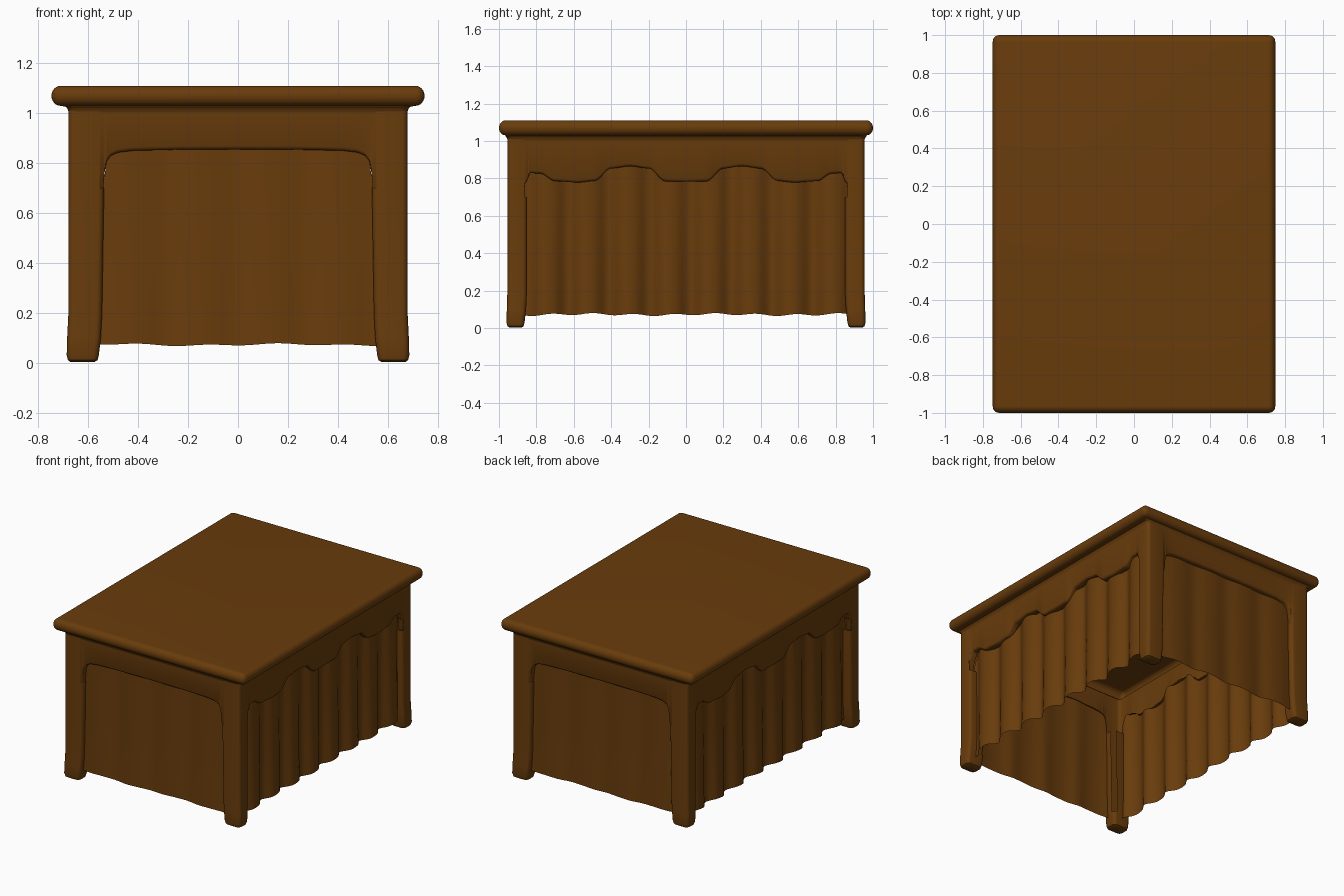
import bpy, bmesh, math
from mathutils import Vector

if "Cube" in bpy.data.objects:
    bpy.data.objects.remove(bpy.data.objects["Cube"])

brown = bpy.data.materials.new("warm brown wood")
brown.diffuse_color = (0.14, 0.045, 0.0035, 1)
brown.use_nodes = True
brown.node_tree.nodes["Principled BSDF"].inputs["Base Color"].default_value = brown.diffuse_color


def finish(bm, name, angle=40):
    bmesh.ops.recalc_face_normals(bm, faces=bm.faces)
    # open sheets must face away from the middle of the model
    out = sum(f.normal.dot(f.calc_center_median() * Vector((1, 1, 0))) * f.calc_area() for f in bm.faces)
    if out < 0:
        bmesh.ops.reverse_faces(bm, faces=bm.faces)
    me = bpy.data.meshes.new(name)
    bm.to_mesh(me)
    bm.free()
    me.materials.append(brown)
    ob = bpy.data.objects.new(name, me)
    bpy.context.collection.objects.link(ob)
    bpy.ops.object.select_all(action='DESELECT')
    ob.select_set(True)
    bpy.context.view_layer.objects.active = ob
    bpy.ops.object.shade_smooth_by_angle(angle=math.radians(angle))


def rounded_rect(x0, x1, y0, y1, r, n=5):
    pts = []
    corners = [(x1 - r, y1 - r), (x0 + r, y1 - r), (x0 + r, y0 + r), (x1 - r, y0 + r)]
    for k, (cx, cy) in enumerate(corners):
        for i in range(n + 1):
            a = math.pi / 2 * (k + i / n)
            pts.append((cx + r * math.cos(a), cy + r * math.sin(a)))
    return pts


def loft(name, sections, bottom=False, top=False, drop=None):
    """Sections: (z, x0, x1, y0, y1, r); drop(x, y, z) removes hidden inner faces."""
    bm = bmesh.new()
    rings = [[bm.verts.new((x, y, s[0])) for x, y in rounded_rect(*s[1:])] for s in sections]
    for a, b in zip(rings, rings[1:]):
        for i in range(len(a)):
            j = (i + 1) % len(a)
            bm.faces.new((a[i], a[j], b[j], b[i]))
    if bottom:
        bm.faces.new(rings[0])
    if top:
        bm.faces.new(rings[-1])
    bmesh.ops.recalc_face_normals(bm, faces=bm.faces)
    if drop:
        gone = [f for f in bm.faces if drop(*f.calc_center_median())]
        bmesh.ops.delete(bm, geom=gone, context='FACES')
    finish(bm, name)


# hollow table top with a bullnose edge
secs = []
for i in range(13):
    a = -math.pi / 2 + math.pi * i / 12
    d = 0.036 * (1 - math.cos(a))
    secs.append((1.07 + 0.04 * math.sin(a), -0.748 + d, 0.748 - d, -1 + d, 1 - d,
                 max(0.034 - d, 0.006)))
loft("table_top", secs, top=True)

# moulding under the top
loft("under_top_moulding", [(1.0, -0.678, 0.678, -0.953, 0.953, 0.028),
                            (1.015, -0.682, 0.682, -0.957, 0.957, 0.028),
                            (1.026, -0.69, 0.69, -0.965, 0.965, 0.028),
                            (1.03, -0.712, 0.712, -0.964, 0.964, 0.006)])

# four legs with slightly flared, softened feet, open toward the inside
for sx, nx in ((-1, "left"), (1, "right")):
    for sy, ny in ((-1, "front"), (1, "back")):
        leg = []
        for z, xi, xo, yi, yo in ((0.003, 0.575, 0.672, 0.878, 0.945),
                                  (0.01, 0.563, 0.682, 0.868, 0.955),
                                  (0.03, 0.558, 0.687, 0.863, 0.96),
                                  (0.10, 0.55, 0.685, 0.855, 0.958),
                                  (0.20, 0.545, 0.68, 0.85, 0.955),
                                  (0.70, 0.537, 0.68, 0.85, 0.955),
                                  (1.02, 0.535, 0.68, 0.85, 0.955)):
            xs, ys = sorted((sx * xi, sx * xo)), sorted((sy * yi, sy * yo))
            leg.append((z, *xs, *ys, 0.024))

        def inner(x, y, z):
            corner = abs(x) < 0.575 and abs(y) < 0.88
            return (z > 0.1 and corner) or (z > 0.7 and (abs(x) < 0.55 or abs(y) < 0.86))
        loft(f"{ny}_{nx}_leg", leg, bottom=True, drop=inner)


def apron(name, half, depth, place):
    """Front sheet and lower lip; outline is mirrored from half; place maps (u, z, depth)."""
    low = [(-u, z) for u, z in reversed(half) if u > 0] + half
    bm = bmesh.new()
    cols = []
    for u, z in low:
        sec = [(z, depth), (z, 0.014), (z + 0.004, 0.005), (z + 0.014, 0.0), (1.02, 0.0)]
        cols.append([bm.verts.new(place(u, zz, d)) for zz, d in sec])
    for a, b in zip(cols, cols[1:]):
        for i in range(4):
            bm.faces.new((a[i], a[i + 1], b[i + 1], b[i]))
    finish(bm, name, 50)


# aprons: softly cornered at the ends, scalloped along the sides
plain = [(0, 0.855), (0.25, 0.854), (0.42, 0.85), (0.48, 0.843), (0.51, 0.83),
         (0.525, 0.81), (0.534, 0.77), (0.540, 0.70), (0.562, 0.67)]
key = [(0, 0.782), (0.11, 0.784), (0.20, 0.853), (0.30, 0.865), (0.40, 0.853),
       (0.49, 0.786), (0.58, 0.778), (0.70, 0.785), (0.78, 0.826), (0.83, 0.828),
       (0.855, 0.78), (0.88, 0.68)]
scallop = []
for (u0, z0), (u1, z1) in zip(key, key[1:]):
    for i in range(6):
        t = i / 6
        scallop.append((u0 + (u1 - u0) * t, z0 + (z1 - z0) * t * t * (3 - 2 * t)))
scallop.append(key[-1])
for s, n in ((-1, "front"), (1, "back")):
    apron(n + "_apron", plain, 0.04, lambda u, z, d: (u, s * (0.954 - d), z))
for s, n in ((-1, "left"), (1, "right")):
    apron(n + "_apron", scallop, 0.045, lambda u, z, d: (s * (0.679 - d), u, z))


def height(outline, u):
    """Apron edge height at u."""
    u = abs(u)
    for (u0, z0), (u1, z1) in zip(outline, outline[1:]):
        if u <= u1:
            return z0 + (z1 - z0) * (u - u0) / (u1 - u0)
    return outline[-1][1]


def curtain(name, half, folds, crest, amp, wavy, outline, place):
    """Thin cloth hung from the apron edge; folds deepen toward a wavy hem."""
    bm = bmesh.new()
    nu, nz, rows = folds * 20, 14, []
    for k in range(nz + 1):
        t = k / nz
        row = []
        for i in range(nu + 1):
            u = -half + 2 * half * i / nu
            ph = 2 * math.pi * folds * (u - crest) / (2 * half)
            wave = math.cos(ph) - 0.15 * math.cos(2 * ph)
            hem = 0.072 + wavy * math.sin(ph + 0.8) + 0.003 * math.sin(9 * u)
            top = height(outline, u) + 0.006
            off = amp * (0.75 + 0.35 * t) * wave + 0.006 * t * t
            row.append(bm.verts.new(place(u, top + (hem - top) * t, off)))
        rows.append(row)
    for a, b in zip(rows, rows[1:]):
        for i in range(nu):
            bm.faces.new((a[i], a[i + 1], b[i + 1], b[i]))
    finish(bm, name, 60)


# curtains: nearly flat on the ends, deep pleats on the sides
for s, n in ((-1, "front"), (1, "back")):
    curtain(n + "_curtain", 0.555, 4, -0.43, 0.006, 0.003, plain,
            lambda u, z, o: (u, s * (0.922 + o), z))
for s, n in ((-1, "left"), (1, "right")):
    curtain(n + "_curtain", 0.87, 8, -0.74, 0.021, 0.005, scallop,
            lambda u, z, o: (s * (0.643 + o), u, z))
